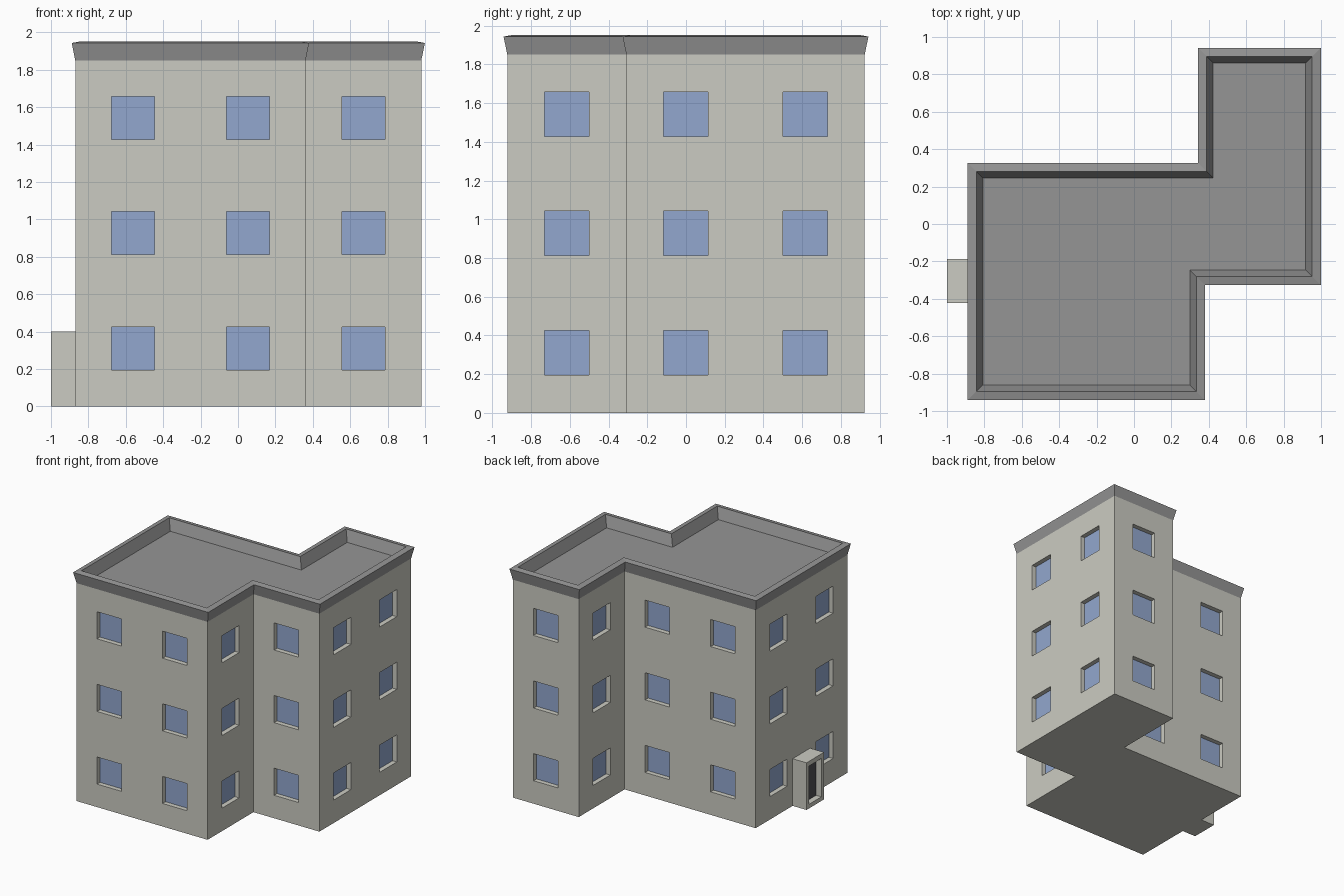
import bpy, bmesh
from mathutils import Vector as V

if "Cube" in bpy.data.objects:
    bpy.data.objects.remove(bpy.data.objects["Cube"])

M = 0.6155          # width of one wall bay
TOP = 1.85          # wall height
Z = V((0, 0, 1))
# stepped footprint, counter-clockwise
PLAN = [(-0.87, -0.923), (0.361, -0.923), (0.361, -0.308), (0.98, -0.308),
        (0.98, 0.923), (0.361, 0.923), (0.361, 0.308), (-0.87, 0.308)]


def material(name, color):
    m = bpy.data.materials.new(name)
    m.diffuse_color = (*color, 1)
    m.use_nodes = True
    m.node_tree.nodes["Principled BSDF"].inputs["Base Color"].default_value = m.diffuse_color
    return m


def finish(bm, name, mat):
    bmesh.ops.remove_doubles(bm, verts=bm.verts, dist=0.0005)
    me = bpy.data.meshes.new(name)
    bm.to_mesh(me)
    bm.free()
    me.materials.append(mat)
    ob = bpy.data.objects.new(name, me)
    bpy.context.collection.objects.link(ob)


def face(bm, pts):
    return bm.faces.new([bm.verts.new(p) for p in pts])


def rect(p, u, x0, z0, x1, z1):
    return [p + u * x + Z * z for x, z in ((x0, z0), (x1, z0), (x1, z1), (x0, z1))]


def bridge(bm, a, b):
    for i in range(len(a)):
        j = (i + 1) % len(a)
        face(bm, (a[i], a[j], b[j], b[i]))


def opening(frame, pane, p, u, w, h, hole, depth):
    """Wall panel with a recessed pane."""
    n = u.cross(Z)
    outer, inner = rect(p, u, 0, 0, w, h), rect(p, u, *hole)
    back = [q - n * depth for q in inner]
    bridge(frame, outer, inner)
    bridge(frame, inner, back)
    face(pane, back)


def offset_plan(d, z):
    pts = [V((x, y, 0)) for x, y in PLAN]
    out = []
    for i, p in enumerate(pts):
        a = (p - pts[i - 1]).normalized().cross(Z)
        b = (pts[(i + 1) % len(pts)] - p).normalized().cross(Z)
        out.append(p + (a + b) * d + Z * z)
    return out


wall_mat = material("wall", (0.6, 0.6, 0.54))
glass_mat = material("glass", (0.29, 0.39, 0.62))
roof_mat = material("roof", (0.3, 0.3, 0.3))
door_mat = material("door", (0.08, 0.08, 0.09))

# walls with one window per bay and storey
walls, glass = bmesh.new(), bmesh.new()
ring = offset_plan(0, 0)
for i, p in enumerate(ring):
    edge = ring[(i + 1) % len(ring)] - p
    bays = round(edge.length / M)
    w, u, h = edge.length / bays, edge.normalized(), TOP / 3
    for b in range(bays):
        for s in range(3):
            c = w / 2
            opening(walls, glass, p + u * w * b + Z * h * s, u, w, h,
                    (c - 0.115, 0.195, c + 0.115, 0.425), 0.04)
face(walls, ring[::-1])
finish(walls, "walls", wall_mat)
finish(glass, "window_panes", glass_mat)

# flared parapet and sunken flat roof
roof = bmesh.new()
rings = [offset_plan(d, z) for d, z in
         ((0, TOP), (0.019, 1.943), (-0.027, 1.952), (-0.062, 1.86))]
for a, b in zip(rings, rings[1:]):
    bridge(roof, a, b)
face(roof, rings[-1])
finish(roof, "roof", roof_mat)

# projecting entrance on the left side
porch, door = bmesh.new(), bmesh.new()
u, w, h, d = V((0, -1, 0)), 0.235, 0.4, 0.13
p = V((-1, -0.188, 0))
opening(porch, door, p, u, w, h, (0.035, 0.035, w - 0.035, h - 0.04), 0.05)
front = rect(p, u, 0, 0, w, h)
bridge(porch, [q + V((d, 0, 0)) for q in front], front)
finish(porch, "entrance_porch", wall_mat)
finish(door, "entrance_door", door_mat)
